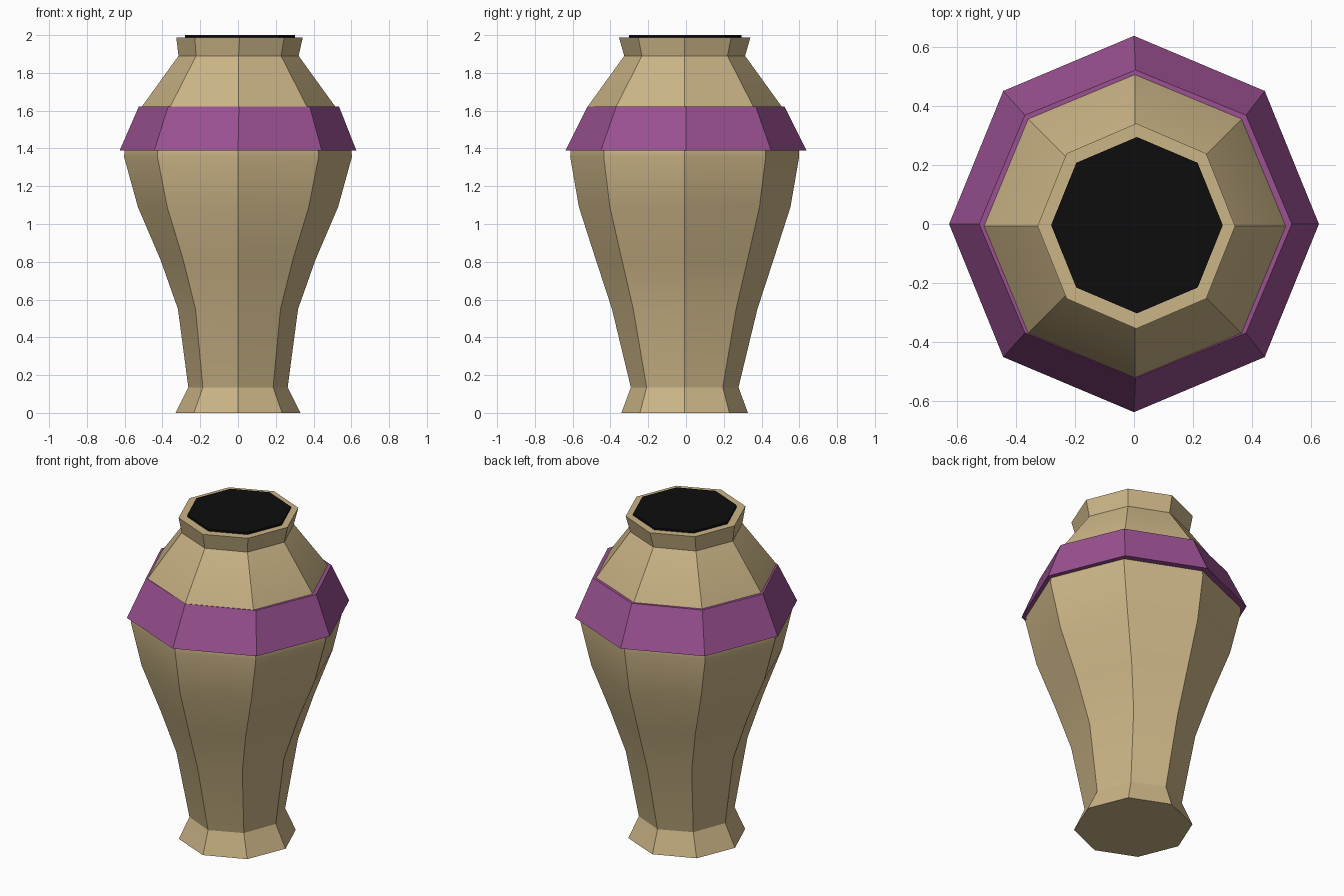
import bpy, bmesh, math

if "Cube" in bpy.data.objects:
    bpy.data.objects.remove(bpy.data.objects["Cube"], do_unlink=True)

SIDES = 8


def material(name, colour):
    mat = bpy.data.materials.new(name)
    mat.use_nodes = True
    mat.diffuse_color = colour
    mat.node_tree.nodes["Principled BSDF"].inputs["Base Color"].default_value = colour
    return mat


def loft(name, profile, mat, cy=0.0, closed=False):
    """Skin octagonal rings given as (height, x radius, y radius, x centre)."""
    bm = bmesh.new()
    rings = []
    for z, rx, ry, cx in profile:
        angles = [math.tau * i / SIDES for i in range(SIDES)]
        rings.append([bm.verts.new((cx + rx * math.cos(a), cy + ry * math.sin(a), z))
                      for a in angles])
    pairs = list(zip(rings, rings[1:]))
    if closed:
        pairs.append((rings[-1], rings[0]))
    else:
        bm.faces.new(rings[0])
        bm.faces.new(rings[-1])
    for low, high in pairs:
        for i in range(SIDES):
            j = (i + 1) % SIDES
            bm.faces.new((low[i], low[j], high[j], high[i]))
    bmesh.ops.recalc_face_normals(bm, faces=bm.faces)
    mesh = bpy.data.meshes.new(name)
    bm.to_mesh(mesh)
    bm.free()
    mesh.materials.append(mat)
    obj = bpy.data.objects.new(name, mesh)
    bpy.context.collection.objects.link(obj)
    # Soft along the vertical curve, crisp between the eight sides
    bpy.ops.object.select_all(action="DESELECT")
    obj.select_set(True)
    bpy.context.view_layer.objects.active = obj
    bpy.ops.object.shade_smooth_by_angle(angle=math.radians(30))
    return obj


clay = material("tan clay", (0.60, 0.46, 0.24, 1))
purple = material("purple glaze", (0.33, 0.083, 0.29, 1))
black = material("black opening", (0.004, 0.004, 0.004, 1))

# Foot, tapered body, shoulder, neck and flared rim
loft("vase_body", [
    (0.00, 0.33, 0.335, 0.0),
    (0.135, 0.263, 0.285, 0.0),
    (0.55, 0.318, 0.385, 0.0),
    (0.81, 0.41, 0.47, 0.0),
    (1.09, 0.53, 0.56, 0.0),
    (1.355, 0.603, 0.606, 0.0),
    (1.40, 0.60, 0.604, 0.0),
    (1.62, 0.513, 0.515, 0.003),
    (1.89, 0.318, 0.32, 0.003),
    (1.988, 0.335, 0.348, 0.008),
], clay, cy=-0.007)

# Sloping band around the shoulder
loft("shoulder_band", [
    (1.388, 0.627, 0.638, 0.0),
    (1.622, 0.53, 0.522, 0.005),
    (1.622, 0.505, 0.505, 0.005),
    (1.388, 0.59, 0.59, 0.0),
], purple, closed=True)

# Dark mouth
loft("mouth", [
    (1.986, 0.291, 0.299, 0.01),
    (2.00, 0.291, 0.299, 0.01),
], black, cy=-0.004)
